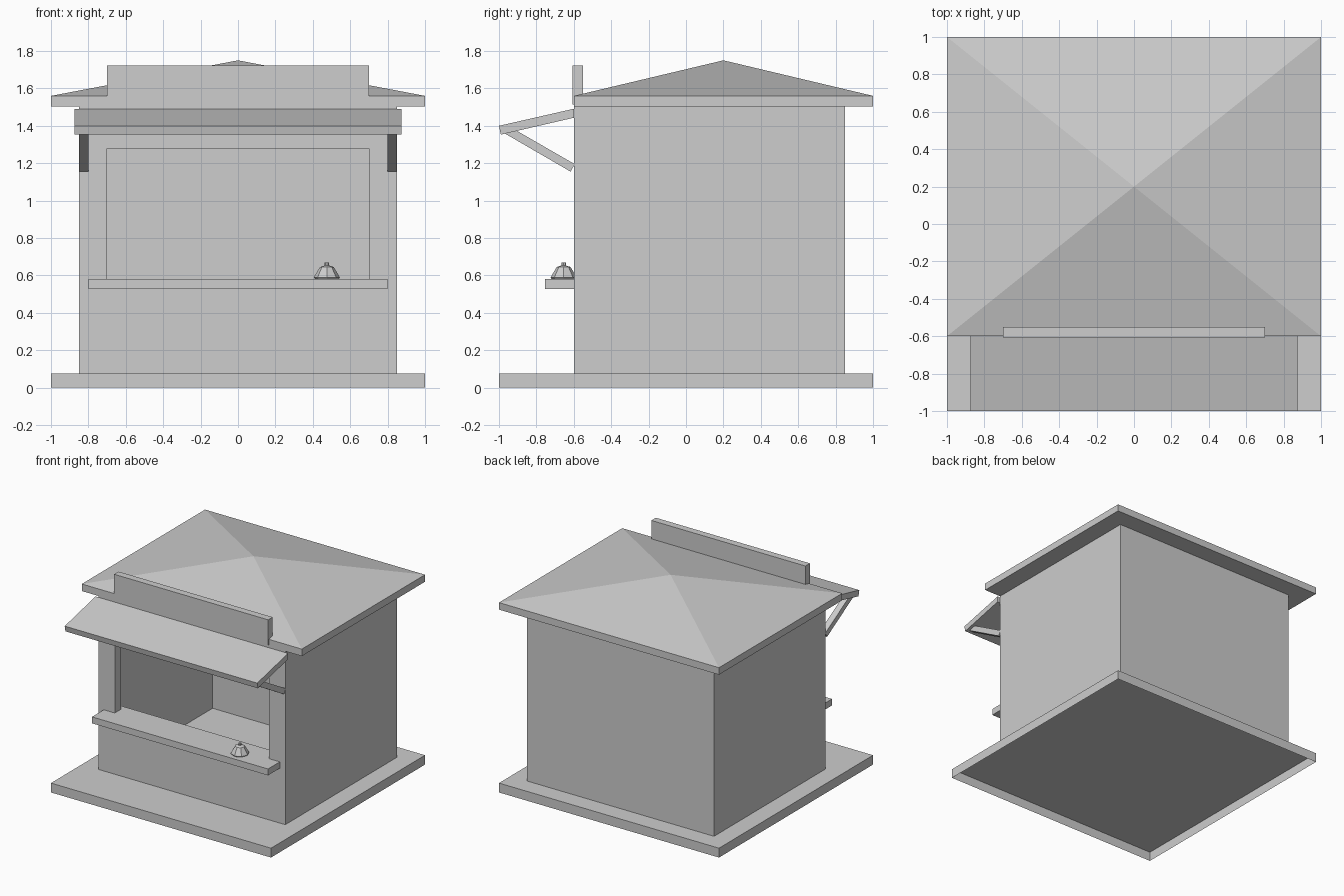
import bpy, bmesh, math

if "Cube" in bpy.data.objects:
    bpy.data.objects.remove(bpy.data.objects["Cube"])

grey = bpy.data.materials.new("light grey")
grey.diffuse_color = (0.61, 0.61, 0.61, 1)
grey.use_nodes = True
grey.node_tree.nodes["Principled BSDF"].inputs["Base Color"].default_value = grey.diffuse_color


def finish(name, bm, recalc=True):
    if recalc:
        bmesh.ops.recalc_face_normals(bm, faces=bm.faces)
    mesh = bpy.data.meshes.new(name)
    bm.to_mesh(mesh)
    bm.free()
    mesh.materials.append(grey)
    obj = bpy.data.objects.new(name, mesh)
    bpy.context.collection.objects.link(obj)
    return obj


def box(name, x0, x1, y0, y1, z0, z1, open_bottom=False):
    bm = bmesh.new()
    bmesh.ops.create_cube(bm, size=1)
    for v in bm.verts:
        v.co = (x1 if v.co.x > 0 else x0, y1 if v.co.y > 0 else y0, z1 if v.co.z > 0 else z0)
    bm.normal_update()
    if open_bottom:
        bmesh.ops.delete(bm, geom=[f for f in bm.faces if f.normal.z < -0.5], context='FACES_ONLY')
    return finish(name, bm, recalc=False)


def extrude_x(name, profile, x0, x1):
    """Side profile of (y, z) points pulled along x."""
    bm = bmesh.new()
    face = bm.faces.new([bm.verts.new((x0, y, z)) for y, z in profile])
    ext = bmesh.ops.extrude_face_region(bm, geom=[face])
    bm.faces.new([v for v in reversed(face.verts)]) if not face.is_valid else None
    for v in ext["geom"]:
        if isinstance(v, bmesh.types.BMVert):
            v.co.x = x1
    return finish(name, bm)


# Ground platform, open underneath
BASE_TOP = 0.077
box("base", -1, 1, -1, 1, 0, BASE_TOP, open_bottom=True)

# Hollow booth: outer and inner shells joined through the service opening
T = 0.08
WALL_TOP = 1.502


def loop(bm, hx, y, z0, z1):
    return [bm.verts.new(p) for p in ((-hx, y, z0), (hx, y, z0), (hx, y, z1), (-hx, y, z1))]


def bridge(bm, a, b, sides):
    for i in sides:
        j = (i + 1) % 4
        bm.faces.new((a[i], a[j], b[j], b[i]))


bm = bmesh.new()
outer_front = loop(bm, 0.85, -0.6, BASE_TOP, WALL_TOP)
outer_back = loop(bm, 0.85, 0.85, BASE_TOP, WALL_TOP)
inner_front = loop(bm, 0.85 - T, -0.6 + T, BASE_TOP, WALL_TOP)
inner_back = loop(bm, 0.85 - T, 0.85 - T, BASE_TOP, WALL_TOP)
open_front = loop(bm, 0.70, -0.6, 0.58, 1.28)
open_back = loop(bm, 0.70, -0.6 + T, 0.58, 1.28)
bridge(bm, outer_front, outer_back, (1, 3))
bridge(bm, inner_front, inner_back, (1, 3))
bridge(bm, outer_front, open_front, range(4))
bridge(bm, open_front, open_back, range(4))
bridge(bm, open_back, inner_front, range(4))
bm.faces.new(outer_back)
bm.faces.new(inner_back)
finish("booth_walls", bm)

# Service shelf, passing through the front wall
box("counter_shelf", -0.8, 0.8, -0.753, -0.47, 0.527, 0.58)

# Hipped roof with a flat fascia
bm = bmesh.new()
corners = ((-1, -0.6), (1, -0.6), (1, 1), (-1, 1))
low = [bm.verts.new((x, y, WALL_TOP)) for x, y in corners]
high = [bm.verts.new((x, y, 1.56)) for x, y in corners]
apex = bm.verts.new((0, 0.2, 1.75))
bm.faces.new(low)
for i in range(4):
    j = (i + 1) % 4
    bm.faces.new((low[i], low[j], high[j], high[i]))
    bm.faces.new((high[i], high[j], apex))
finish("roof", bm)

# Blank sign board at the roof edge
box("sign_board", -0.7, 0.7, -0.608, -0.55, 1.515, 1.723)

# Sloping awning and its two braces
extrude_x("awning", [(-1, 1.40), (-0.99, 1.353), (-0.6, 1.443), (-0.6, 1.491)], -0.875, 0.875)
brace = [(-0.617, 1.155), (-0.595, 1.195), (-0.93, 1.388), (-0.967, 1.358)]
extrude_x("left_brace", brace, -0.85, -0.80)
extrude_x("right_brace", brace, 0.80, 0.85)

# Eight-sided counter bell with a knob
SIDES = 8
bm = bmesh.new()
loops = []
for r, z in ((0.062, 0.58), (0.070, 0.588), (0.065, 0.598), (0.037, 0.645),
             (0.012, 0.653), (0.012, 0.67)):
    loops.append([bm.verts.new((0.475 + r * math.cos(k * math.tau / SIDES),
                                -0.654 + r * math.sin(k * math.tau / SIDES), z))
                  for k in range(SIDES)])
bm.faces.new(loops[0])
bm.faces.new(loops[-1])
for a, b in zip(loops, loops[1:]):
    for k in range(SIDES):
        n = (k + 1) % SIDES
        bm.faces.new((a[k], a[n], b[n], b[k]))
finish("counter_bell", bm)
